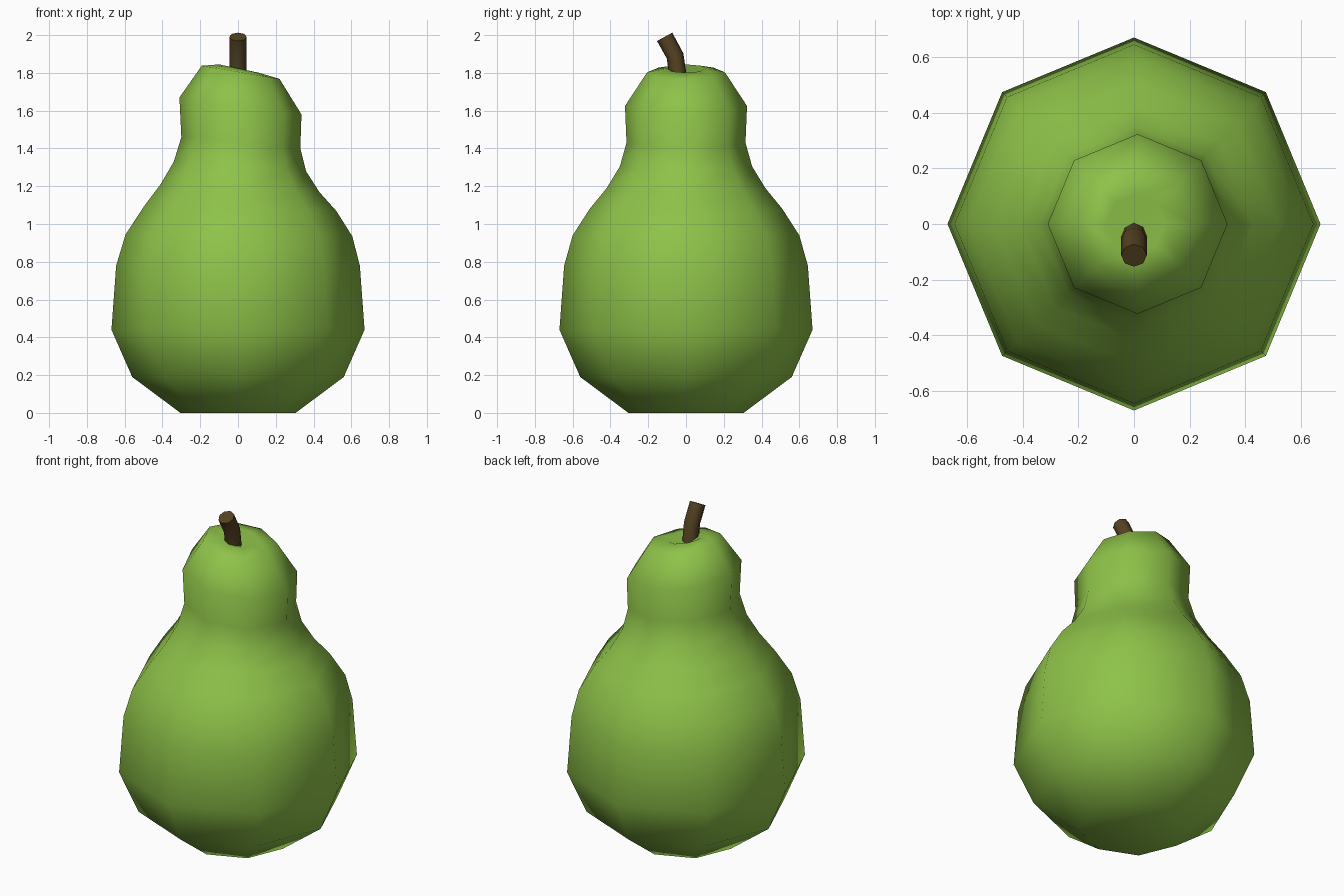
import bpy, bmesh, math
from mathutils import Vector, Matrix

if "Cube" in bpy.data.objects:
    bpy.data.objects.remove(bpy.data.objects["Cube"])

SIDES = 8


def material(name, rgb):
    m = bpy.data.materials.new(name)
    m.diffuse_color = (*rgb, 1)
    m.use_nodes = True
    m.node_tree.nodes["Principled BSDF"].inputs["Base Color"].default_value = m.diffuse_color
    return m


def loft(name, rings, mat, end_points=(None, None)):
    """Skin a list of rings; each end gets a flat cap or a fan to a point."""
    bm = bmesh.new()
    rows = [[bm.verts.new(p) for p in ring] for ring in rings]
    n = len(rows[0])
    for a, b in zip(rows, rows[1:]):
        for i in range(n):
            j = (i + 1) % n
            bm.faces.new((a[i], a[j], b[j], b[i]))
    for row, point in zip((rows[0], rows[-1]), end_points):
        if point is None:
            bm.faces.new(row)
        else:
            tip = bm.verts.new(point)
            for i in range(n):
                bm.faces.new((row[i], row[(i + 1) % n], tip))
    bmesh.ops.recalc_face_normals(bm, faces=bm.faces)
    mesh = bpy.data.meshes.new(name)
    bm.to_mesh(mesh)
    bm.free()
    mesh.materials.append(mat)
    obj = bpy.data.objects.new(name, mesh)
    bpy.context.collection.objects.link(obj)
    return obj


def circle():
    for k in range(SIDES):
        a = 2 * math.pi * k / SIDES
        yield math.cos(a), math.sin(a)


def smooth(obj, degrees):
    bpy.ops.object.select_all(action='DESELECT')
    obj.select_set(True)
    bpy.context.view_layer.objects.active = obj
    bpy.ops.object.shade_smooth_by_angle(angle=math.radians(degrees))


green = material("pear green", (0.27, 0.54, 0.066))
brown = material("stem brown", (0.09, 0.055, 0.016))

# Pear body: centre x, radius, centre z, rise of the left side (tilted neck)
profile = [
    (0.0, 0.305, 0.0, 0.0), (0.0, 0.56, 0.19, 0.0), (0.0, 0.67, 0.44, 0.0),
    (0.0, 0.645, 0.78, 0.0), (0.005, 0.60, 0.94, 0.005), (0.01, 0.51, 1.08, 0.01),
    (0.01, 0.42, 1.19, 0.02), (0.01, 0.35, 1.305, 0.025), (0.015, 0.315, 1.43, 0.03),
    (0.013, 0.323, 1.625, 0.045), (0.014, 0.206, 1.803, 0.035),
    (0.005, 0.105, 1.823, 0.022),
]
rings = [[(cx + r * c, r * s, z - rise * c) for c, s in circle()]
         for cx, r, z, rise in profile]
body = loft("pear_body", rings, green, (None, (0, 0, 1.785)))
smooth(body, 80)

# Bent stem: centre points along the path, leaning to the front
path = [Vector((0, -0.038, 1.75)), Vector((0, -0.058, 1.89)), Vector((0, -0.113, 1.991))]
rings = []
for i, p in enumerate(path):
    d = (path[min(i + 1, 2)] - path[max(i - 1, 0)]).normalized()
    across = d.cross(Vector((1, 0, 0)))
    rings.append([p + 0.046 * (Vector((1, 0, 0)) * c + across * s) for c, s in circle()])
stem = loft("stem", rings, brown)
smooth(stem, 50)
